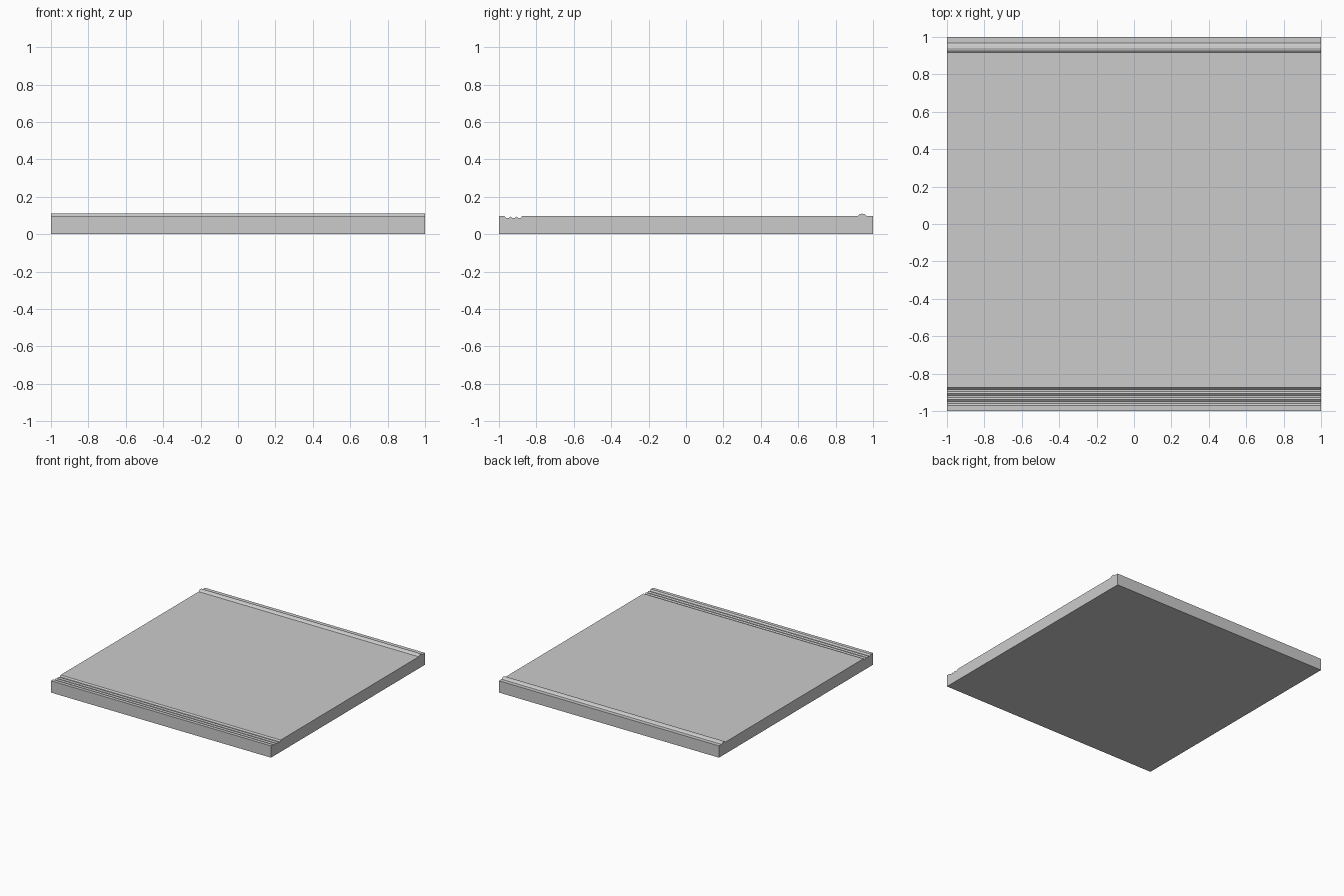
import bpy, bmesh

if "Cube" in bpy.data.objects:
    bpy.data.objects.remove(bpy.data.objects["Cube"])

HALF, TOP = 1.0, 0.097

# Cross-section in y-z: base, then top surface from back to front
profile = [(-HALF, 0), (HALF, 0), (HALF, TOP)]

# Raised lip near the back edge
profile += [(0.967, TOP), (0.955, 0.107), (0.94, 0.11), (0.928, 0.107), (0.917, TOP)]

# Three shallow scalloped grooves near the front edge
pitch, depth = 0.032, 0.011
start = -0.875
for i in range(3):
    y = start - i * pitch
    crest = TOP if i == 0 else TOP - 0.003
    profile += [(y, crest), (y - 0.3 * pitch, TOP - depth),
                (y - 0.65 * pitch, TOP - depth)]
profile += [(start - 3 * pitch, TOP), (-HALF, TOP)]

# Extrude the section along x
bm = bmesh.new()
face = bm.faces.new([bm.verts.new((-HALF, y, z)) for y, z in profile])
ext = bmesh.ops.extrude_face_region(bm, geom=[face], use_keep_orig=True)
moved = [g for g in ext["geom"] if isinstance(g, bmesh.types.BMVert)]
bmesh.ops.translate(bm, verts=moved, vec=(2 * HALF, 0, 0))
bmesh.ops.recalc_face_normals(bm, faces=bm.faces)
mesh = bpy.data.meshes.new("grooved_slab")
bm.to_mesh(mesh)
bm.free()
bpy.context.collection.objects.link(bpy.data.objects.new("grooved_slab", mesh))
